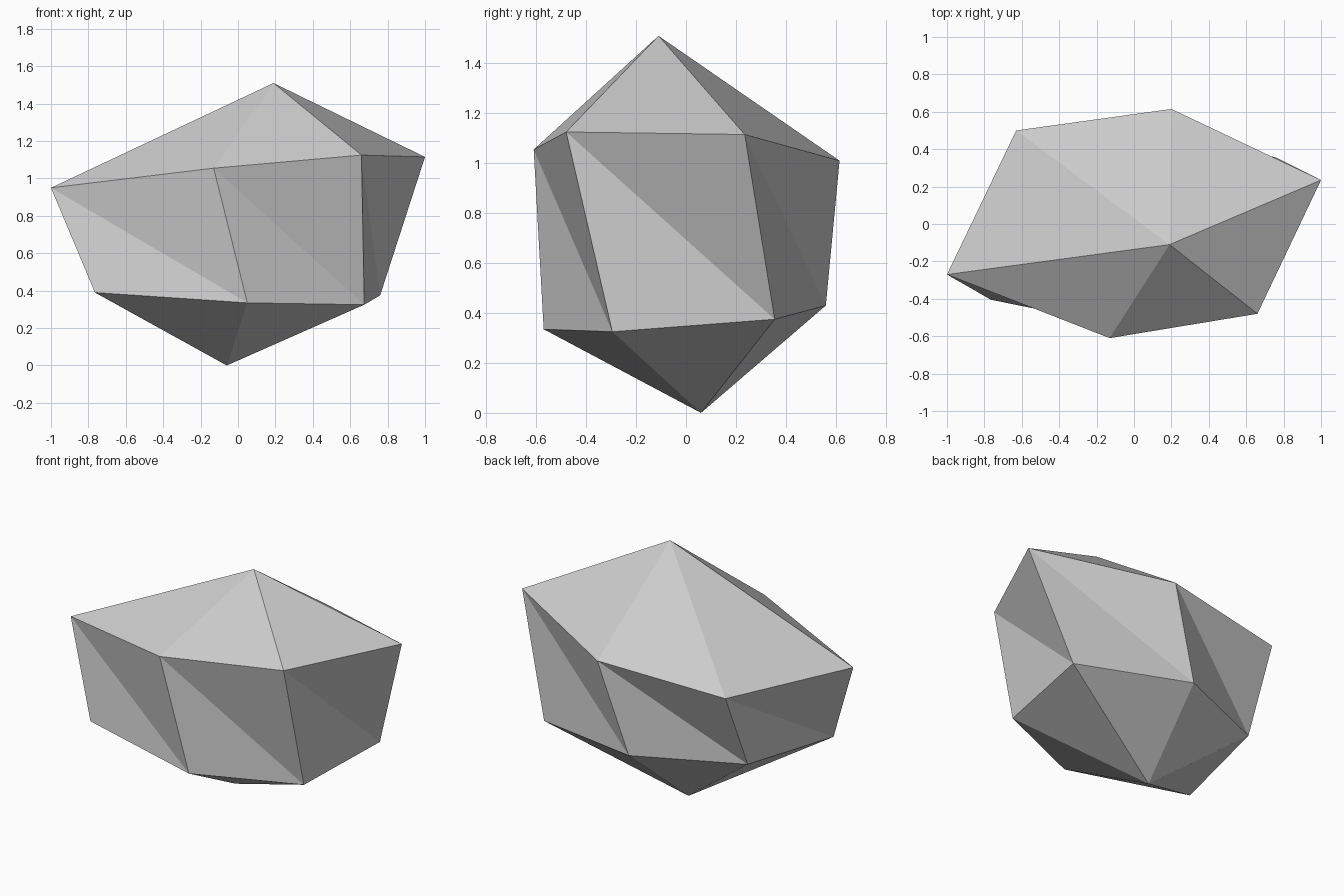
import bpy
import bmesh

if "Cube" in bpy.data.objects:
    bpy.data.objects.remove(bpy.data.objects["Cube"])

# Stone colour
stone = bpy.data.materials.new("stone_grey")
stone.diffuse_color = (0.6, 0.6, 0.6, 1)
stone.use_nodes = True
stone.node_tree.nodes["Principled BSDF"].inputs["Base Color"].default_value = stone.diffuse_color

# Two irregular six-point rings and the two tips of the boulder
upper_ring = [(-1.0, -0.27, 0.95), (-0.13, -0.61, 1.055), (0.66, -0.48, 1.125),
              (1.0, 0.235, 1.115), (0.2, 0.615, 1.01), (-0.63, 0.5, 0.945)]
lower_ring = [(-0.765, -0.405, 0.39), (0.05, -0.57, 0.335), (0.675, -0.295, 0.325),
              (0.76, 0.355, 0.375), (0.015, 0.56, 0.43), (-0.635, 0.28, 0.44)]
top_tip = (0.19, -0.11, 1.51)
bottom_tip = (-0.06, 0.06, 0.0)

bm = bmesh.new()
upper = [bm.verts.new(p) for p in upper_ring]
lower = [bm.verts.new(p) for p in lower_ring]
top = bm.verts.new(top_tip)
bottom = bm.verts.new(bottom_tip)

# Cap fans and twisted side facets
for i in range(6):
    j = (i + 1) % 6
    bm.faces.new((upper[i], upper[j], top))
    bm.faces.new((upper[i], lower[j], upper[j]))
    bm.faces.new((upper[i], lower[i], lower[j]))
    bm.faces.new((lower[j], lower[i], bottom))
bmesh.ops.recalc_face_normals(bm, faces=bm.faces)

mesh = bpy.data.meshes.new("boulder")
bm.to_mesh(mesh)
bm.free()
mesh.materials.append(stone)
bpy.context.collection.objects.link(bpy.data.objects.new("boulder", mesh))
